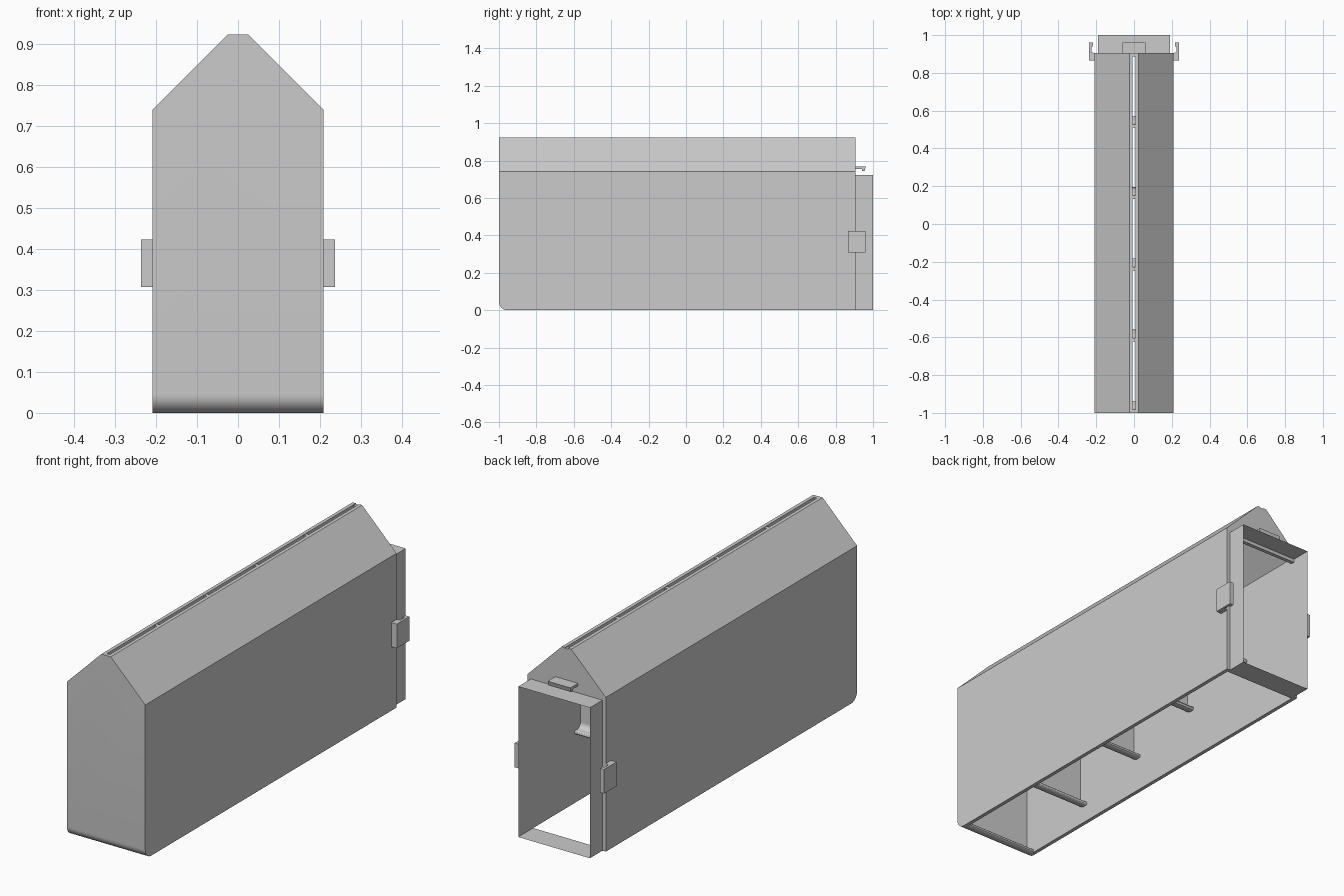
import bpy
import bmesh
from math import pi, sin, cos
from mathutils import Vector

cube = bpy.data.objects.get("Cube")
if cube:
    bpy.data.objects.remove(cube, do_unlink=True)

GREY = (0.6, 0.6, 0.6, 1.0)
grey = bpy.data.materials.new("light_grey_plastic")
grey.use_nodes = True
grey.diffuse_color = GREY
grey.node_tree.nodes["Principled BSDF"].inputs["Base Color"].default_value = GREY

# Main dimensions
FRONT, BACK, END = -1.0, 0.905, 1.0
HALF, WALL = 0.208, 0.018
INNER = HALF - WALL
EAVE, RIDGE, RIDGE_HALF, SLOT = 0.74, 0.922, 0.025, 0.008
COLLAR_TOP, COLLAR_WALL = 0.722, 0.016
BEND = 0.045


def finish(name, bm):
    """Turn a bmesh into a grey object with crisp edges."""
    bmesh.ops.recalc_face_normals(bm, faces=bm.faces)
    mesh = bpy.data.meshes.new(name)
    bm.to_mesh(mesh)
    bm.free()
    mesh.materials.append(grey)
    obj = bpy.data.objects.new(name, mesh)
    bpy.context.collection.objects.link(obj)
    bpy.ops.object.select_all(action="DESELECT")
    obj.select_set(True)
    bpy.context.view_layer.objects.active = obj
    bpy.ops.object.shade_smooth_by_angle(angle=pi / 6)
    return obj


def prism(points, axis, start, end):
    """Extrude a 2D profile along x (profile y,z), y (x,z) or z (x,y)."""
    bm = bmesh.new()
    place = {"x": lambda a, b: (start, a, b),
             "y": lambda a, b: (a, start, b),
             "z": lambda a, b: (a, b, start)}[axis]
    face = bm.faces.new([bm.verts.new(place(a, b)) for a, b in points])
    step = Vector([(end - start) * (axis == k) for k in "xyz"])
    out = bmesh.ops.extrude_face_region(bm, geom=[face], use_keep_orig=True)
    verts = [v for v in out["geom"] if isinstance(v, bmesh.types.BMVert)]
    bmesh.ops.translate(bm, verts=verts, vec=step)
    return bm


def arc(cy, cz, r, a0, a1, steps=10):
    angles = [a0 + (a1 - a0) * i / steps for i in range(steps + 1)]
    return [(cy + r * cos(a), cz + r * sin(a)) for a in angles]


def vane(name, y, z):
    """Full-width plate with a lip curling backwards, trimmed to the roof."""
    top = RIDGE - 0.002 if y > FRONT else RIDGE
    cy, cz = y + BEND, z + BEND
    half = WALL / 2
    outline = [(y, top)]
    outline += arc(cy, cz, BEND, pi, 1.5 * pi)
    outline += arc(cy + half, z + half, half, -pi / 2, pi / 2, 6)
    outline += arc(cy, cz, BEND - WALL, 1.5 * pi, pi)
    outline.append((y + WALL, top))
    bm = prism(outline, "x", -INNER, INNER)
    for side in (-1, 1):
        bmesh.ops.bisect_plane(
            bm, geom=bm.verts[:] + bm.edges[:] + bm.faces[:],
            plane_co=(side * HALF, 0, EAVE - 0.012),
            plane_no=(side * (RIDGE - EAVE), 0, HALF - RIDGE_HALF),
            clear_outer=True)
        bmesh.ops.holes_fill(bm, edges=bm.edges)
    return finish(name, bm)


# Side walls, roof slopes and side clips, one pair per side
for s, side in ((1, "left"), (-1, "right")):
    wall = [(FRONT, EAVE)]
    wall += arc(FRONT + BEND, BEND, BEND, pi, 1.5 * pi)
    wall += [(BACK, 0), (BACK, EAVE)]
    finish(side + "_side_wall", prism(wall, "x", s * INNER, s * HALF))

    roof = [(HALF, EAVE), (RIDGE_HALF, RIDGE), (SLOT, RIDGE),
            (SLOT, RIDGE - WALL), (RIDGE_HALF - 0.007, RIDGE - WALL),
            (INNER, EAVE - 0.008), (INNER, EAVE)]
    finish(side + "_roof_slope",
           prism([(s * x, z) for x, z in roof], "y", FRONT, BACK))

    clip = [(HALF, 0.865), (0.237, 0.865), (0.237, 0.96), (0.216, 0.96),
            (0.216, 0.94), (0.226, 0.94), (0.226, 0.91), (HALF, BACK)]
    finish(side + "_clip",
           prism([(s * x, y) for x, y in clip], "z", 0.307, 0.423))

# Front wall and the turning vanes, each one higher than the last
for i in range(5):
    vane("turning_vane_%d" % i if i else "front_wall",
         FRONT + 0.3775 * i, 0.082 * i)

# Rear gable above the collar
half_gable = [(INNER, COLLAR_TOP - COLLAR_WALL), (INNER, EAVE),
              (RIDGE_HALF - 0.007, RIDGE - 0.004)]
gable = half_gable + [(-x, z) for x, z in reversed(half_gable)]
finish("rear_gable", prism(gable, "y", BACK - WALL, BACK))

# Rectangular connecting collar
bm = bmesh.new()
corners = [(-INNER, 0), (INNER, 0), (INNER, COLLAR_TOP), (-INNER, COLLAR_TOP)]
inner_face = bm.faces.new([bm.verts.new((x, BACK - WALL, z)) for x, z in corners])
bmesh.ops.inset_region(bm, faces=[inner_face], thickness=COLLAR_WALL,
                       use_even_offset=True, use_boundary=True)
bmesh.ops.delete(bm, geom=[inner_face], context="FACES")
out = bmesh.ops.extrude_face_region(bm, geom=bm.faces[:], use_keep_orig=True)
bmesh.ops.translate(bm, vec=(0, END - BACK + WALL, 0),
                    verts=[v for v in out["geom"] if isinstance(v, bmesh.types.BMVert)])
finish("rear_collar", bm)

# Top clip hooking over the collar
top_clip = [(BACK, 0.755), (BACK, 0.768), (0.962, 0.768), (0.955, 0.745),
            (0.942, 0.745), (0.942, 0.755)]
finish("top_clip", prism(top_clip, "x", -0.06, 0.06))
